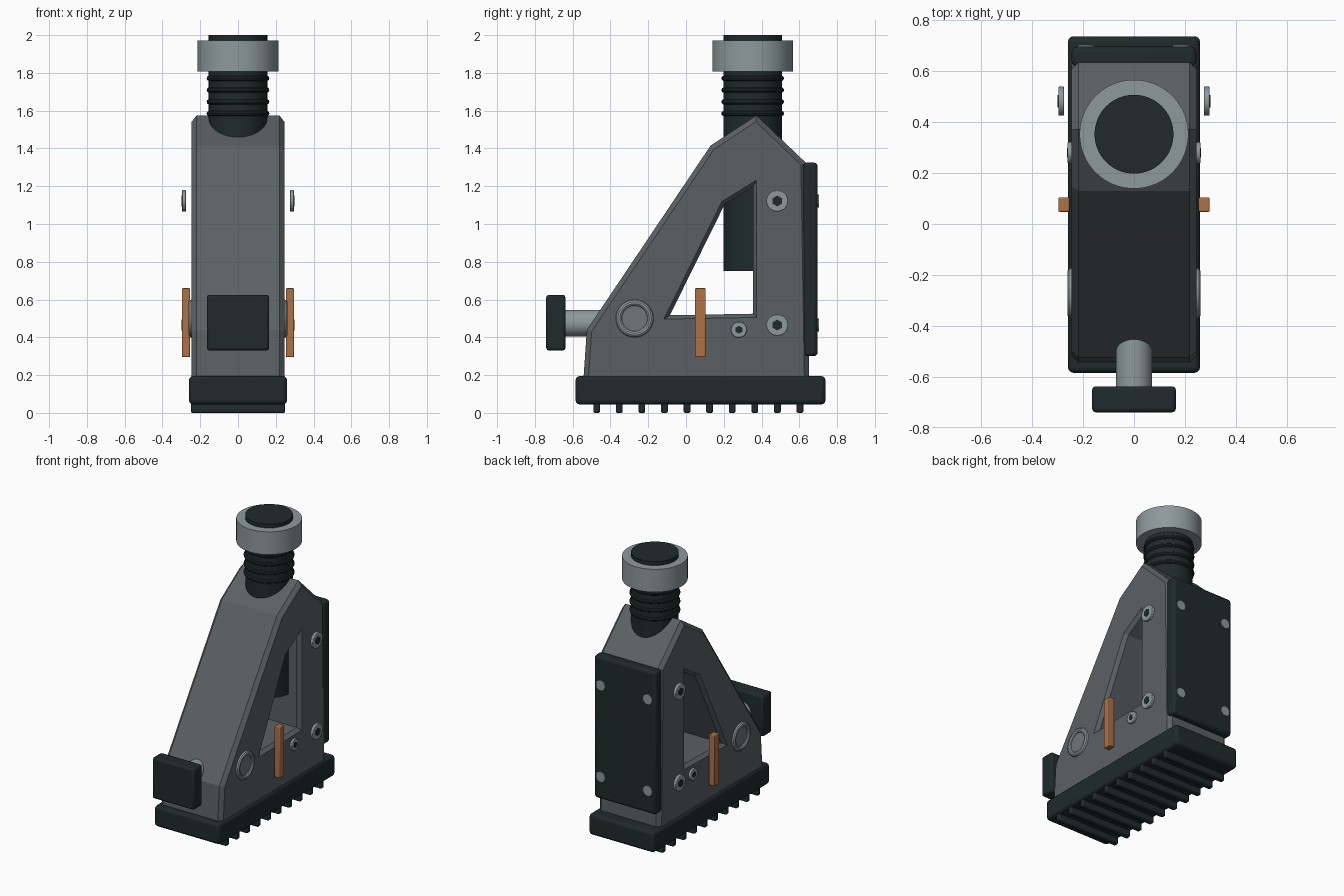
import bpy, bmesh, math
from mathutils import Vector

if "Cube" in bpy.data.objects:
    bpy.data.objects.remove(bpy.data.objects["Cube"])


def material(name, rgb):
    m = bpy.data.materials.new(name)
    m.diffuse_color = (*rgb, 1)
    m.use_nodes = True
    m.node_tree.nodes["Principled BSDF"].inputs["Base Color"].default_value = m.diffuse_color
    return m


GREY = material("body grey", (0.105, 0.118, 0.125))
DARK = material("dark rubber", (0.014, 0.023, 0.024))
STEEL = material("light steel", (0.27, 0.32, 0.335))
COPPER = material("copper", (0.42, 0.165, 0.062))
MID = material("mid steel", (0.16, 0.185, 0.195))


def finish(ob, name, mat, bevel=0, segments=2, smooth=True):
    ob.name = name
    ob.data.materials.append(mat)
    if bevel:
        b = ob.modifiers.new("bevel", 'BEVEL')
        b.width, b.segments, b.limit_method = bevel, segments, 'ANGLE'
        b.angle_limit = math.radians(40)
    if smooth:
        bpy.ops.object.shade_smooth_by_angle(angle=math.radians(30))
    return ob


def box(name, mat, lo, hi, bevel=0.0, segments=2):
    lo, hi = Vector(lo), Vector(hi)
    bpy.ops.mesh.primitive_cube_add(size=1, location=(lo + hi) / 2)
    ob = bpy.context.object
    ob.scale = hi - lo
    bpy.ops.object.transform_apply(location=False, rotation=False, scale=True)
    return finish(ob, name, mat, bevel, segments)


def rod(name, mat, a, b, r, sides=48, bevel=0):
    """Cylinder running from point a to point b."""
    a, b = Vector(a), Vector(b)
    d = b - a
    bpy.ops.mesh.primitive_cylinder_add(
        vertices=sides, radius=r, depth=d.length, location=(a + b) / 2,
        rotation=d.to_track_quat('Z', 'Y').to_euler())
    return finish(bpy.context.object, name, mat, bevel)


def torus(name, mat, loc, major, minor, rot=(0, 0, 0)):
    bpy.ops.mesh.primitive_torus_add(
        location=loc, rotation=rot, major_radius=major, minor_radius=minor,
        major_segments=48, minor_segments=10)
    return finish(bpy.context.object, name, mat)


def offset(points, d):
    """Move a counter-clockwise outline inwards by d with mitred corners."""
    pts = [Vector(p) for p in points]
    out = []
    for i, p in enumerate(pts):
        u = (p - pts[i - 1]).normalized()
        v = (pts[(i + 1) % len(pts)] - p).normalized()
        n1, n2 = Vector((-u.y, u.x)), Vector((-v.y, v.x))
        out.append(p + (n1 + n2) * d / (1 + n1.dot(n2)))
    return out


# Frame: side outline with a window, both rims chamfered
HALF, CH = 0.245, 0.026
outer = [(-0.545, 0.15), (0.653, 0.15), (0.634, 1.325), (0.373, 1.575),
         (0.13, 1.415), (-0.525, 0.44)]
window = [(-0.085, 0.517), (0.354, 0.525), (0.354, 1.197), (0.205, 1.105)]
bm = bmesh.new()
rims = {1: [], -1: []}
for shape, inset in ((outer, CH), (window, -0.02)):
    rows = []
    for x, d, s in ((-HALF, inset, -1), (-HALF + CH, 0, 0),
                    (HALF - CH, 0, 0), (HALF, inset, 1)):
        row = [bm.verts.new((x, p.x, p.y)) for p in offset(shape, d)]
        rows.append(row)
        if s:
            rims[s] += [bm.edges.new((row[i - 1], row[i])) for i in range(len(row))]
    for r1, r2 in zip(rows, rows[1:]):
        for i in range(len(r1)):
            bm.faces.new((r1[i - 1], r1[i], r2[i], r2[i - 1]))
for s, edges in rims.items():
    bmesh.ops.triangle_fill(bm, edges=edges, use_beauty=True, normal=(s, 0, 0))
bmesh.ops.recalc_face_normals(bm, faces=bm.faces)
mesh = bpy.data.meshes.new("frame")
bm.to_mesh(mesh)
bm.free()
frame = bpy.data.objects.new("frame", mesh)
bpy.context.collection.objects.link(frame)
finish(frame, "frame", GREY, smooth=False)

# Base pad with grip ribs
box("base_pad", DARK, (-0.26, -0.585, 0.045), (0.26, 0.738, 0.195), 0.022, 3)
for i in range(10):
    y = -0.473 + 0.1196 * i
    box("grip_rib", DARK, (-0.25, y - 0.018, 0), (0.25, y + 0.018, 0.055), 0.008)

# Back plate with four screws
box("back_plate", DARK, (-HALF, 0.62, 0.3), (HALF, 0.697, 1.325), 0.02, 3)
for x in (-0.187, 0.187):
    for z in (0.465, 1.122):
        rod("back_screw", STEEL, (x, 0.68, z), (x, 0.704, z), 0.035, 32)

# Front push pad on its stem
rod("push_stem", STEEL, (0, -0.66, 0.475), (0, -0.4, 0.475), 0.071)
box("push_pad", DARK, (-0.165, -0.74, 0.33), (0.165, -0.638, 0.625), 0.014)

# Vertical shaft with rings and collar
Y = 0.353
rod("shaft", DARK, (0, Y, 0.75), (0, Y, 2.0), 0.155, 64)
for i in range(4):
    torus("shaft_ring", DARK, (0, Y, 1.585 + 0.062 * i), 0.152, 0.014)
rod("collar", STEEL, (0, Y, 1.808), (0, Y, 1.972), 0.214, 64)

# Side fittings, the same on both sides
for s in (-1, 1):
    for y, z, r, x0, x1 in ((0.483, 1.122, 0.057, 0.275, 0.297),
                            (0.483, 0.465, 0.057, 0.275, 0.297),
                            (0.28, 0.44, 0.042, 0.24, 0.261)):
        rod("side_bolt", STEEL, (s * x0, y, z), (s * x1, y, z), r, 32, 0.004)
        rod("bolt_socket", DARK, (s * (x1 - 0.005), y, z),
            (s * (x1 + 0.003), y, z), r * 0.5, 6)
    torus("pivot_ring", STEEL, (s * 0.245, -0.272, 0.5), 0.083, 0.017,
          (0, math.pi / 2, 0))
    rod("pivot_disc", MID, (s * 0.235, -0.272, 0.5), (s * 0.249, -0.272, 0.5), 0.07)
    xs = sorted((s * 0.254, s * 0.297))
    box("side_lever", COPPER, (xs[0], 0.048, 0.295), (xs[1], 0.104, 0.66), 0.005)
